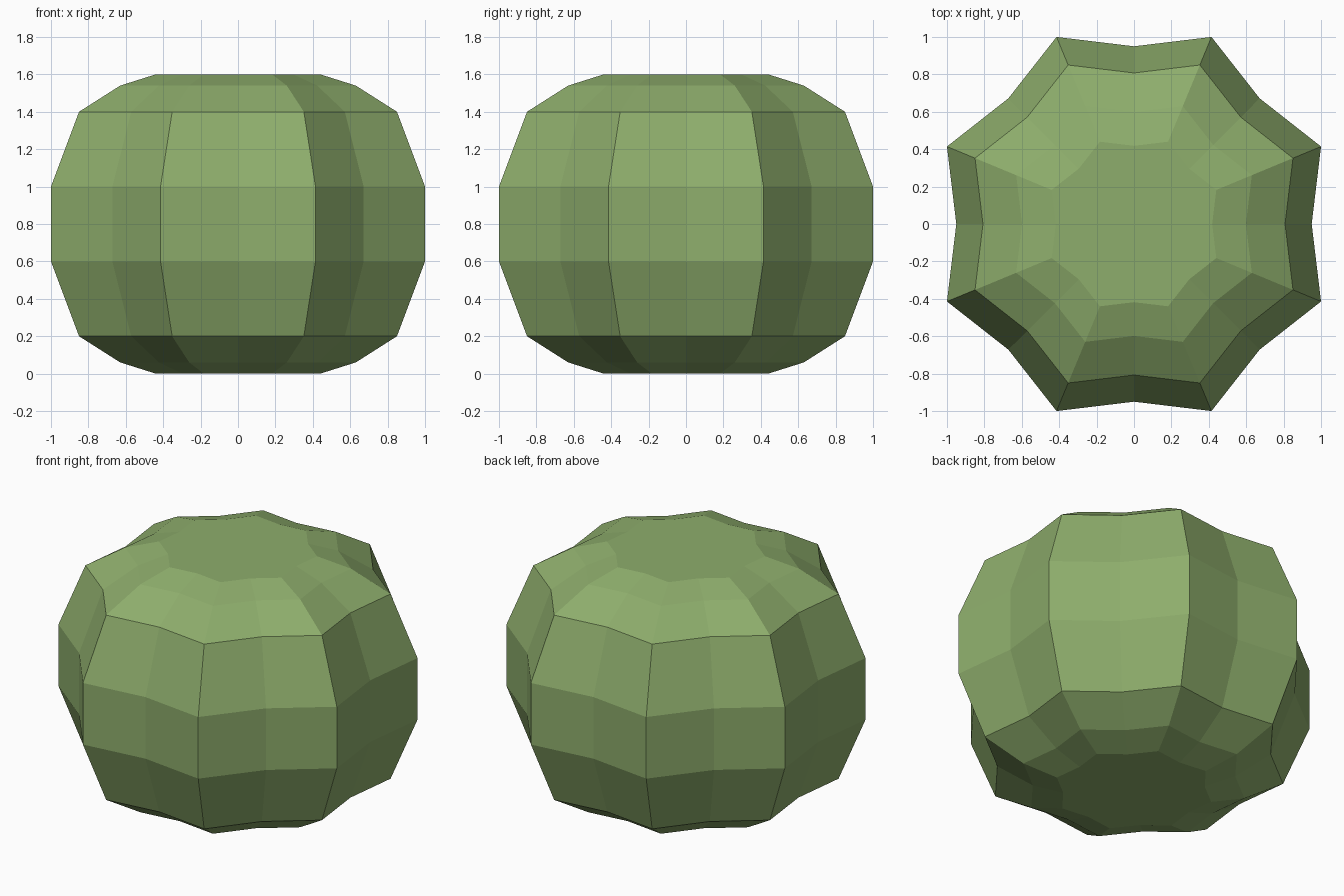
import bpy, bmesh
from math import sin, cos, pi

if "Cube" in bpy.data.objects:
    bpy.data.objects.remove(bpy.data.objects["Cube"])

# ring scale and height, bottom to top
PROFILE = [(0.44, 0.0), (0.63, 0.06), (0.85, 0.2), (1.0, 0.6),
           (1.0, 1.0), (0.85, 1.4), (0.63, 1.54), (0.44, 1.6)]
SIDES = 16
RIDGE, GROOVE = 1 / cos(pi / 8), 0.95


def star_ring(bm, scale, z):
    ring = []
    for i in range(SIDES):
        r = scale * (RIDGE if i % 2 else GROOVE)
        a = 2 * pi * i / SIDES
        ring.append(bm.verts.new((r * cos(a), r * sin(a), z)))
    return ring


# ribbed round body with eight ridges
bm = bmesh.new()
rings = [star_ring(bm, s, z) for s, z in PROFILE]
for low, high in zip(rings, rings[1:]):
    for i in range(SIDES):
        j = (i + 1) % SIDES
        bm.faces.new((low[i], low[j], high[j], high[i]))

# flat caps
bm.faces.new(rings[0][::-1])
bm.faces.new(rings[-1])

mesh = bpy.data.meshes.new("ribbed_body")
bm.to_mesh(mesh)
bm.free()
body = bpy.data.objects.new("ribbed_body", mesh)
bpy.context.collection.objects.link(body)

# green skin
mat = bpy.data.materials.new("green_skin")
mat.diffuse_color = (0.27, 0.42, 0.15, 1)
mat.use_nodes = True
mat.node_tree.nodes["Principled BSDF"].inputs["Base Color"].default_value = mat.diffuse_color
mesh.materials.append(mat)
